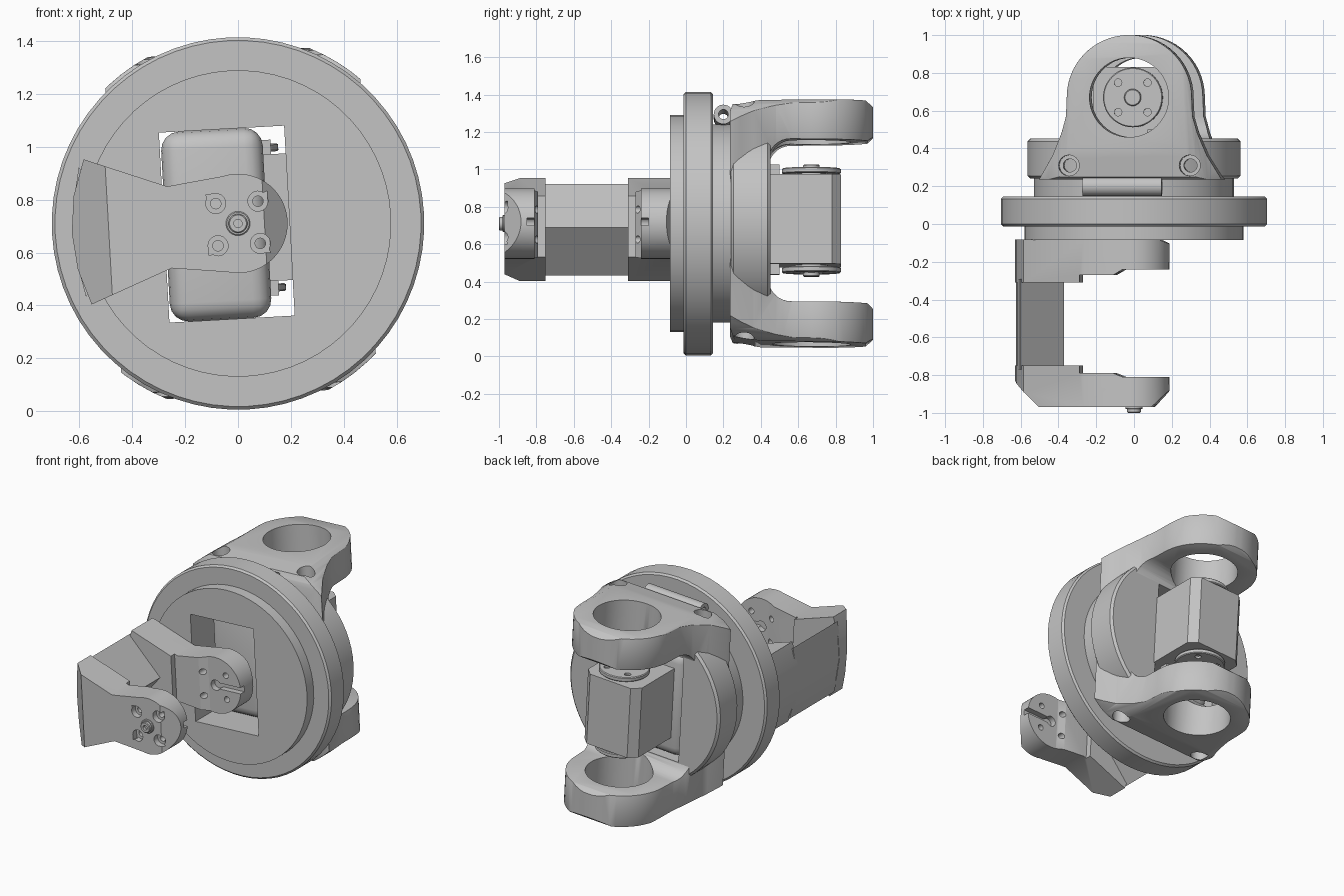
import bpy, bmesh, math
from mathutils import Matrix, Vector

old = bpy.data.objects.get("Cube")
if old:
    bpy.data.objects.remove(old, do_unlink=True)

grey = bpy.data.materials.new("light_grey")
grey.use_nodes = True
COLOUR = (0.55, 0.55, 0.55, 1)
grey.diffuse_color = COLOUR
for node in grey.node_tree.nodes:
    if node.type == 'BSDF_PRINCIPLED':
        node.inputs["Base Color"].default_value = COLOUR

parts = []
PLACE = {'x': lambda u, v, t: (t, u, v),
         'y': lambda u, v, t: (u, t, v),
         'z': lambda u, v, t: (u, v, t)}


def prism(name, pts, axis, a, b, bevel=0, segments=1):
    """Extrude a flat outline along an axis from a to b."""
    bm = bmesh.new()
    place = PLACE[axis]
    low = [bm.verts.new(place(u, v, a)) for u, v in pts]
    high = [bm.verts.new(place(u, v, b)) for u, v in pts]
    n = len(pts)
    caps = [bm.faces.new(low), bm.faces.new(high)]
    for i in range(n):
        j = (i + 1) % n
        bm.faces.new((low[i], low[j], high[j], high[i]))
    bmesh.ops.recalc_face_normals(bm, faces=bm.faces[:])
    if bevel:
        edges = list({e for f in caps for e in f.edges})
        if segments > 1:
            edges = bm.edges[:]
        bmesh.ops.bevel(bm, geom=edges, offset=bevel, segments=segments,
                        profile=0.5, affect='EDGES')
    mesh = bpy.data.meshes.new(name)
    bm.to_mesh(mesh)
    bm.free()
    mesh.materials.append(grey)
    ob = bpy.data.objects.new(name, mesh)
    bpy.context.scene.collection.objects.link(ob)
    parts.append(ob)
    return ob


def arc(cx, cy, r, start, end, n):
    return [(cx + r * math.cos(math.radians(start + (end - start) * i / n)),
             cy + r * math.sin(math.radians(start + (end - start) * i / n)))
            for i in range(n + 1)]


def disc(name, c, r, axis, a, b, bevel=0, n=48):
    return prism(name, arc(c[0], c[1], r, 0, 360, n)[:-1], axis, a, b, bevel)


def box(name, x, y, z, bevel=0, segments=1):
    pts = [(x[0], y[0]), (x[1], y[0]), (x[1], y[1]), (x[0], y[1])]
    return prism(name, pts, 'z', z[0], z[1], bevel, segments)


def apply(ob, mod):
    bpy.context.view_layer.objects.active = ob
    bpy.ops.object.modifier_apply(modifier=mod.name)


def combine(ob, other, how='DIFFERENCE'):
    """Apply a boolean and discard the second object."""
    mod = ob.modifiers.new("cut", 'BOOLEAN')
    mod.operation, mod.solver, mod.object = how, 'EXACT', other
    apply(ob, mod)
    parts.remove(other)
    bpy.data.objects.remove(other, do_unlink=True)


def mirrored(pts):
    """Complete an outline that is symmetric in its second coordinate."""
    return pts + [(u, -v) for u, v in reversed(pts) if abs(v) > 1e-4]


# Flange, front plate and fork base share one rectangular window
flange = disc("flange_ring", (0, 0), 0.705, 'y', -0.013, 0.145, 0.012, 64)
plate = disc("front_plate", (0, 0), 0.58, 'y', -0.085, 0.01, 0, 64)
groove = disc("fork_neck", (0, 0), 0.53, 'y', 0.13, 0.26, 0, 64)
base = disc("fork_base", (0, 0), 0.565, 'y', 0.24, 0.452, 0.015, 64)

# Fork: side profile limited by the plan outline and a round envelope
side = mirrored([(0.235, 0.58), (0.25, 0.62), (0.4, 0.645), (0.96, 0.65), (1.0, 0.62),
                 (1.0, 0.46), (0.97, 0.435)] + arc(0.56, 0.315, 0.12, 90, 180, 8))
fork = prism("fork_arms", side, 'x', -0.7, 0.7)
flare = [(0.335, 0.57), (0.36, 0.48), (0.41, 0.36), (0.54, 0.14)]
plan = arc(0.01, 0.67, 0.331, 0, 180, 28)
plan += [(0.01 - u, v) for u, v in flare] + [(0.01 + u, v) for u, v in reversed(flare)]
combine(fork, prism("plan", plan, 'z', -0.8, 0.8), 'INTERSECT')
combine(fork, disc("envelope", (0, 0), 0.717, 'y', 0, 1.2, 0, 72), 'INTERSECT')
soft = fork.modifiers.new("soft", 'BEVEL')
soft.width, soft.segments, soft.limit_method = 0.02, 2, 'ANGLE'
soft.angle_limit = math.radians(60)
apply(fork, soft)
combine(fork, disc("eye", (0.01, 0.67), 0.21, 'z', -1, 1))
for sx in (-1, 1):
    combine(fork, disc("bolt_bore", (0.01 + sx * 0.32, 0.31), 0.035, 'z', -1, 1, 0, 24))
    for s in (-1, 1):
        ends = sorted((s * 0.54, s * 0.8))
        combine(fork, disc("counterbore", (0.01 + sx * 0.32, 0.31), 0.055, 'z', *ends, 0, 24))
for ob in (flange, plate, groove, base, fork):
    combine(ob, box("window", (-0.28, 0.195), (-0.3, 0.6), (-0.36, 0.36)))

# Hollow hinge barrel behind the flange
barrel = disc("hinge_barrel", (0.2, 0.575), 0.052, 'x', -0.24, 0.18, 0, 28)
combine(barrel, disc("bore", (0.2, 0.575), 0.026, 'x', -0.5, 0.5, 0, 24))

# Actuator inside the fork
box("motor_housing", (-0.275, 0.11), (0.1, 0.43), (-0.36, 0.36), 0.07, 4)
case = [(-0.2, 0.25), (0.205, 0.25), (0.205, 0.78), (0.155, 0.83), (-0.15, 0.83), (-0.2, 0.78)]
prism("actuator_case", case, 'z', -0.225, 0.255)
for s, label, face in ((1, "upper", 0.25), (-1, "lower", 0.22)):
    def at(a, b):
        return sorted((s * (face + a), s * (face + b)))
    disc(label + "_horn_neck", (0.01, 0.67), 0.09, 'z', *at(-0.01, 0.025), 0, 32)
    horn = disc(label + "_horn", (0.01, 0.67), 0.158, 'z', *at(0.015, 0.045), 0.005)
    for sx in (-1, 1):
        for sy in (-1, 1):
            combine(horn, disc("hole", (0.01 + sx * 0.078, 0.67 + sy * 0.078), 0.02,
                               'z', *at(0.03, 0.1), 0, 16))
    disc(label + "_horn_screw", (0.01, 0.67), 0.045, 'z', *at(0.04, 0.065), 0.005, 24)
    box(label + "_plug", (0.09, 0.14), (0.44, 0.5), at(-0.01, 0.06))

# Front bracket: two hub plates with a waisted outline
outline = mirrored(list(reversed(
    [(-0.63, 0), (-0.615, 0.14), (-0.57, 0.275), (-0.26, 0.155)]
    + arc(0, 0, 0.188, 105, 0, 18))))[:]
half = arc(0, 0, 0.188, 0, 105, 18) + [(-0.26, 0.155), (-0.57, 0.275), (-0.615, 0.14), (-0.63, 0)]
outline = mirrored(half)
front = [(0.2, -0.81), (0.2, -0.87), (0.1, -0.97), (-0.49, -0.97), (-0.64, -0.82),
         (-0.64, -0.75), (-0.28, -0.75), (-0.28, -0.79), (-0.1, -0.79), (-0.05, -0.81)]
rear = [(0.2, -0.24), (0.2, -0.11), (0.14, -0.083), (-0.64, -0.083),
        (-0.64, -0.31), (-0.28, -0.31), (-0.28, -0.27), (-0.1, -0.27), (-0.05, -0.24)]
for label, shape, inner, s in (("front", front, -0.81, 1), ("rear", rear, -0.24, -1)):
    arm = prism(label + "_bracket_plate", outline, 'y', -1.1, 0.1)
    combine(arm, prism("limit", shape, 'z', -0.5, 0.5), 'INTERSECT')
    slot = sorted((inner + s * 0.05, inner - s * 0.04))
    combine(arm, box("slot", (0, 0.3), slot, (-0.02, 0.02)))
    combine(arm, disc("socket", (0, 0), 0.035, 'y', *slot, 0, 24))
    for sx in (-1, 1):
        for sz in (-1, 1):
            c = (sx * 0.08, sz * 0.08)
            combine(arm, disc("bore", c, 0.02, 'y', -1.2, 0.2, 0, 16))
            if s == 1:
                # teardrop recess pointing away from the hub
                tear = [(c[0] + 0.038 * math.cos(a), c[1] + 0.038 * math.sin(a))
                        for a in (i * math.tau / 20 for i in range(20))]
                tip = Vector((sx * 0.055, sz * 0.055))
                k = max(range(20), key=lambda i: Vector(tear[i]).dot(tip))
                tear[k] = (c[0] + sx * 0.036, c[1] + sz * 0.036)
                combine(arm, prism("recess", tear, 'y', -1.1, -0.93))

# Ridged spine joining the plates
spine = mirrored([(-0.37, 0), (-0.59, 0.245), (-0.612, 0.14), (-0.627, 0)])
prism("bracket_spine", spine, 'y', -0.77, -0.29)

# Pivot bolt on the front hub
disc("pivot_collar", (0, 0), 0.046, 'y', -0.98, -0.95, 0.004, 24)
bolt = disc("pivot_bolt", (0, 0), 0.036, 'y', -1.0, -0.96, 0.004, 24)
combine(bolt, disc("bore", (0, 0), 0.016, 'y', -1.1, -0.98, 0, 12))

# Lift the assembly onto the ground with its slight roll, then shade it
pose = Matrix.Translation((0, 0, 0.71)) @ Matrix.Rotation(math.radians(-3.2), 4, 'Y')
bpy.ops.object.select_all(action='DESELECT')
for ob in parts:
    ob.data.transform(pose)
    ob.select_set(True)
bpy.context.view_layer.objects.active = parts[0]
bpy.ops.object.shade_smooth_by_angle(angle=math.radians(30))
